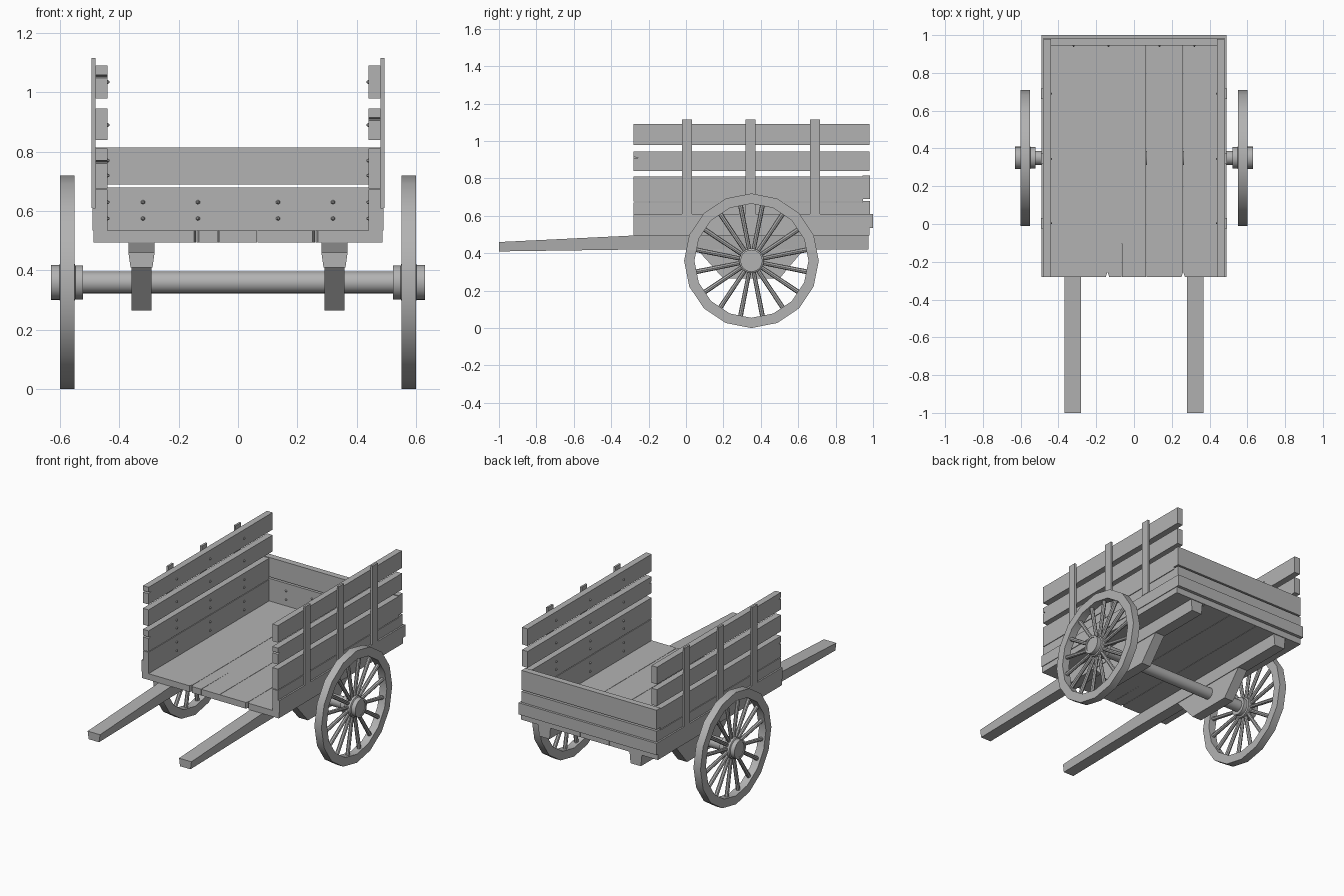
import bpy, bmesh, math
from mathutils import Matrix, Vector

cube = bpy.data.objects.get("Cube")
if cube:
    bpy.data.objects.remove(cube, do_unlink=True)

GREY = (0.45, 0.45, 0.45, 1)
wood = bpy.data.materials.new("plain_grey")
wood.use_nodes = True
wood.diffuse_color = GREY
wood.node_tree.nodes["Principled BSDF"].inputs["Base Color"].default_value = GREY


def finish(name, bm, smooth=False):
    bmesh.ops.recalc_face_normals(bm, faces=bm.faces)
    mesh = bpy.data.meshes.new(name)
    bm.to_mesh(mesh)
    bm.free()
    mesh.materials.append(wood)
    obj = bpy.data.objects.new(name, mesh)
    bpy.context.collection.objects.link(obj)
    if smooth:
        bpy.ops.object.select_all(action='DESELECT')
        obj.select_set(True)
        bpy.context.view_layer.objects.active = obj
        bpy.ops.object.shade_smooth_by_angle(angle=math.radians(35))
    return obj


def prism(bm, points, axis, lo, hi):
    """Extrude an outline along x (points are y, z) or z (points are x, y)."""
    def place(p, d):
        return (d, p[0], p[1]) if axis == 'x' else (p[0], p[1], d)
    a = [bm.verts.new(place(p, lo)) for p in points]
    b = [bm.verts.new(place(p, hi)) for p in points]
    bm.faces.new(a)
    bm.faces.new(b[::-1])
    for i in range(len(a)):
        j = (i + 1) % len(a)
        bm.faces.new((a[i], a[j], b[j], b[i]))


def box(name, x, y, z):
    bm = bmesh.new()
    prism(bm, [(y[0], z[0]), (y[1], z[0]), (y[1], z[1]), (y[0], z[1])], 'x', *sorted(x))
    return finish(name, bm)


def lathe(bm, profile, sides, closed=False):
    """Turn a profile of (x, radius) about the axle."""
    rings = []
    for i in range(sides):
        a = math.tau * i / sides
        rings.append([bm.verts.new((x, AXLE_Y + r * math.cos(a), AXLE_Z + r * math.sin(a)))
                      for x, r in profile])
    n = len(profile)
    for i in range(sides):
        p, q = rings[i], rings[(i + 1) % sides]
        for k in range(n if closed else n - 1):
            m = (k + 1) % n
            bm.faces.new((p[k], p[m], q[m], q[k]))
    if not closed:
        bm.faces.new([r[0] for r in rings])
        bm.faces.new([r[-1] for r in rings])


def nail(bm, at, direction):
    rot = Vector(direction).to_track_quat('Z', 'Y').to_matrix().to_4x4()
    bmesh.ops.create_cone(bm, cap_ends=True, segments=6, radius1=0.008, radius2=0.003,
                          depth=0.008, matrix=Matrix.Translation(at) @ rot)


AXLE_Y, AXLE_Z = 0.35, 0.36
FRONT, BACK = -0.28, 0.98
POSTS = (0.005, 0.345, 0.69)

# Floor planks, with worn corners along the front edge
edges = (-0.487, -0.14, 0.065, 0.26, 0.487)
for i, (l, r) in enumerate(zip(edges, edges[1:])):
    l, r = l + 0.001, r - 0.001
    cl = 0.008 if i in (1, 3) else 0
    cr = 0.008 if i in (0, 2) else 0
    outline = [(l, BACK), (l, FRONT + 3 * cl)]
    if cl:
        outline.append((l + cl, FRONT))
    if i == 1:
        # Long split running back from the front edge
        outline += [(-0.067, FRONT), (-0.0655, 0.03), (-0.064, FRONT)]
    if cr:
        outline.append((r - cr, FRONT))
    outline += [(r, FRONT + 3 * cr), (r, BACK)]
    bm = bmesh.new()
    prism(bm, outline, 'z', 0.495, 0.535)
    finish("floor_plank", bm)

# Side walls: boards, outer rail, posts and nails
# Each board: bottom, top, and the sides (+1 left, -1 right) with a split front end
boards = ((0.535, 0.672, 0), (0.676, 0.81, -1), (0.84, 0.945, 1), (0.98, 1.09, -1))
for s in (1, -1):
    side = "left" if s > 0 else "right"
    inner, outer = 0.44 * s, 0.48 * s
    for i, (z0, z1, split) in enumerate(boards):
        end = 0.945 if i < 2 else BACK
        outline = [(FRONT, z0), (end, z0), (end, z1), (FRONT, z1)]
        if split == s:
            mid = z0 + (z1 - z0) * 0.67
            outline += [(FRONT, mid + 0.005), (FRONT + 0.025, mid), (FRONT, mid - 0.005)]
        bm = bmesh.new()
        prism(bm, outline, 'x', *sorted((inner, outer)))
        finish(side + "_side_board", bm)
    box(side + "_lower_rail", (outer, 0.49 * s), (FRONT, 0.985), (0.535, 0.61))
    bm = bmesh.new()
    for y in POSTS:
        box(side + "_post", (outer, 0.493 * s), (y - 0.0275, y + 0.0275), (0.61, 1.115))
        for z in (0.575, 0.63, 0.72, 0.77, 0.89, 1.035):
            nail(bm, (inner - 0.003 * s, y, z), (-s, 0, 0))
    finish(side + "_nails", bm)

# Tailgate boards, rail and nails
box("tailgate_lower_board", (-0.48, 0.48), (0.945, 0.985), (0.535, 0.68))
box("tailgate_upper_board", (-0.48, 0.48), (0.945, 0.985), (0.69, 0.815))
box("tailgate_rail", (-0.49, 0.49), (0.985, 1.0), (0.535, 0.61))
bm = bmesh.new()
for x in (-0.32, -0.135, 0.135, 0.32):
    for z in (0.575, 0.63):
        nail(bm, (x, 0.942, z), (0, -1, 0))
finish("tailgate_nails", bm)

# Shafts running under the floor, and the axle brackets
for s in (1, -1):
    side = "left" if s > 0 else "right"
    cx = 0.325 * s
    bm = bmesh.new()
    prism(bm, [(-1, 0.41), (FRONT, 0.42), (0.975, 0.42), (0.975, 0.495),
               (FRONT, 0.495), (-1, 0.46)], 'x', cx - 0.044, cx + 0.044)
    for v in bm.verts:
        if v.co.z < 0.43:
            v.co.x = cx + (v.co.x - cx) * 0.84
    finish(side + "_shaft", bm)
    bm = bmesh.new()
    prism(bm, [(0.06, 0.42), (0.2, 0.265), (0.5, 0.265), (0.63, 0.42)],
          'x', cx - 0.033, cx + 0.033)
    finish(side + "_axle_bracket", bm)

# Axle
bm = bmesh.new()
lathe(bm, [(-0.54, 0.037), (0.54, 0.037)], 24)
finish("axle", bm, True)

# Wheels
for s in (1, -1):
    side = "left" if s > 0 else "right"
    bm = bmesh.new()
    lathe(bm, [(0.55 * s, 0.305), (0.6 * s, 0.305), (0.6 * s, 0.36), (0.55 * s, 0.36)], 16, True)
    finish(side + "_wheel_rim", bm, True)
    bm = bmesh.new()
    lathe(bm, [(0.522 * s, 0.057), (0.548 * s, 0.057), (0.552 * s, 0.066), (0.598 * s, 0.066),
               (0.602 * s, 0.059), (0.63 * s, 0.059), (0.63 * s, 0.046), (0.626 * s, 0.046)], 24)
    finish(side + "_wheel_hub", bm, True)
    bm = bmesh.new()
    for i in range(16):
        turn = Matrix.Rotation(math.tau * (i + 0.5) / 16, 4, 'X')
        bmesh.ops.create_cone(bm, cap_ends=True, segments=8, radius1=0.011, radius2=0.013,
                              depth=0.27, matrix=Matrix.Translation((0.575 * s, AXLE_Y, AXLE_Z))
                              @ turn @ Matrix.Translation((0, 0, 0.185)))
    finish(side + "_wheel_spokes", bm, True)
